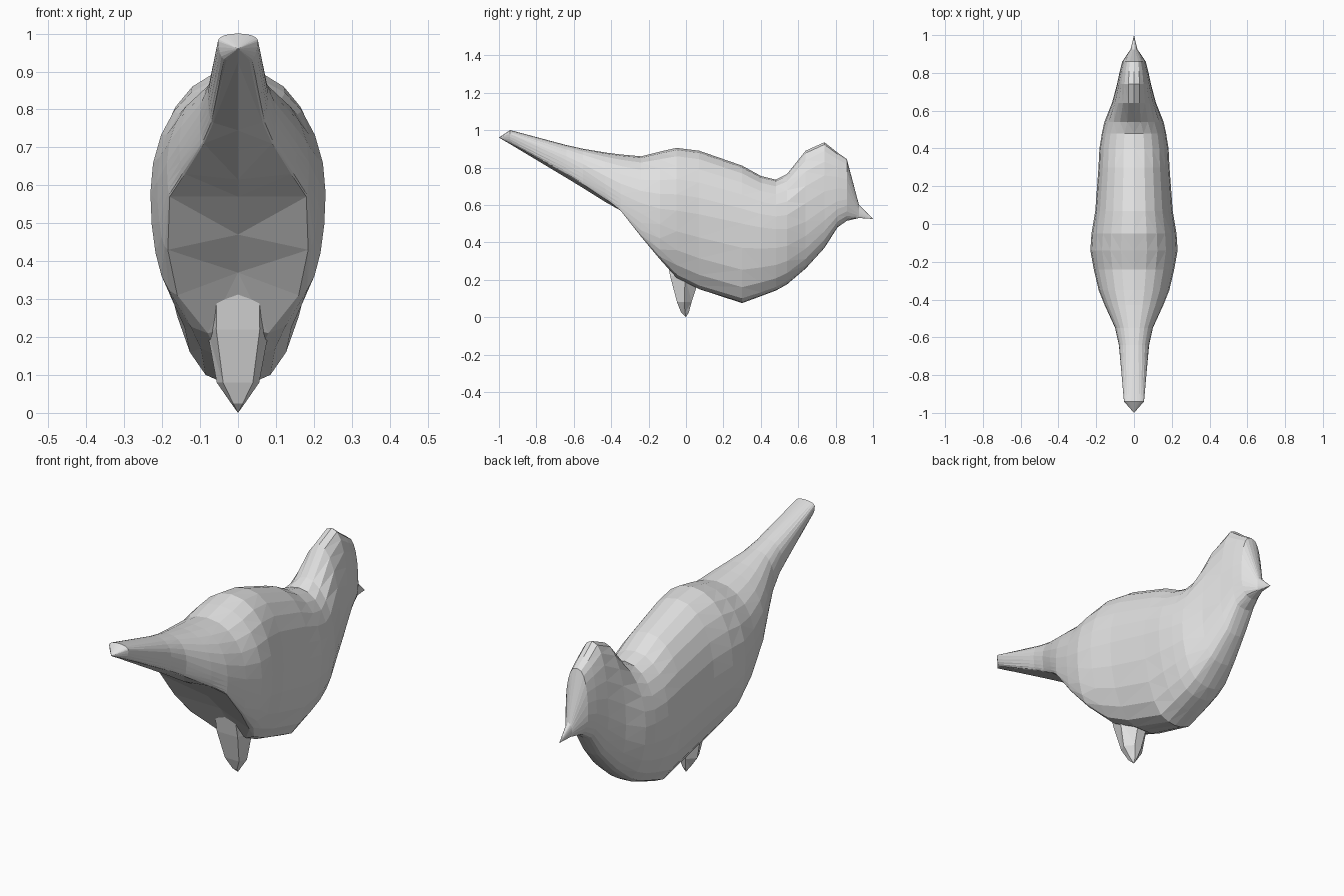
import bpy
import bmesh
from math import sin, cos, pi

cube = bpy.data.objects.get("Cube")
if cube:
    bpy.data.objects.remove(cube, do_unlink=True)

# One plain grey for the whole bird
grey = bpy.data.materials.new("plain grey")
grey.use_nodes = True
grey.diffuse_color = (0.75, 0.75, 0.75, 1)
grey.node_tree.nodes["Principled BSDF"].inputs["Base Color"].default_value = grey.diffuse_color

UPPER_STEPS = 6
LOWER_STEPS = 5


def make_object(name, rings, start=None, end=None):
    """Loft closed rings of points, with an optional pointed tip at each end."""
    bm = bmesh.new()
    loops = [[bm.verts.new(p) for p in ring] for ring in rings]
    for a, b in zip(loops, loops[1:]):
        for i in range(len(a)):
            j = (i + 1) % len(a)
            bm.faces.new((a[i], a[j], b[j], b[i]))
    for loop, tip in ((loops[0], start), (loops[-1], end)):
        if tip is None:
            bm.faces.new(loop)
            continue
        point = bm.verts.new(tip)
        for i in range(len(loop)):
            bm.faces.new((loop[i], loop[(i + 1) % len(loop)], point))
    bmesh.ops.triangulate(bm, faces=bm.faces)
    bmesh.ops.recalc_face_normals(bm, faces=bm.faces)
    mesh = bpy.data.meshes.new(name)
    bm.to_mesh(mesh)
    bm.free()
    mesh.materials.append(grey)
    obj = bpy.data.objects.new(name, mesh)
    bpy.context.collection.objects.link(obj)
    return obj


def body_ring(y, top, width, side_z, rim_x, rim_z, centre, power=0.9):
    """Domed back, rounded flank down to a rim, then in to the centre line."""
    half = []
    for i in range(1, UPPER_STEPS + 1):
        t = i / UPPER_STEPS * pi / 2
        half.append((width * sin(t) ** power, y, side_z + (top - side_z) * cos(t)))
    for i in range(1, LOWER_STEPS + 1):
        t = i / LOWER_STEPS * pi / 2
        half.append((rim_x + (width - rim_x) * cos(t), y,
                     side_z - (side_z - rim_z) * sin(t)))
    mirrored = [(-x, py, z) for x, py, z in reversed(half)]
    return [(0, y, top)] + half + [(0, y, centre)] + mirrored


# Tail and rump: y, top, half width, widest height, rim x, rim height, centre
rear = [
    (-.94, 1.0, .053, .98, .03, .93, .925),
    (-.64, .92, .08, .84, .065, .765, .745),
    (-.55, .9, .1, .79, .09, .71, .69),
    (-.43, .88, .155, .71, .14, .63, .615),
    (-.35, .87, .187, .66, .18, .57, .57),
    (-.24, .86, .213, .61, .185, .43, .47),
    (-.14, .885, .231, .58, .16, .31, .37),
]
# Belly and breast
middle = [
    (-.05, .905, .225, .57, .08, .21, .23),
    (.07, .89, .205, .55, .05, .15, .15),
    (.3, .81, .188, .5, .04, .08, .075),
    (.4, .755, .183, .48, .04, .115, .112),
    (.48, .735, .17, .47, .04, .145, .142),
]
# Neck, head and beak, with the roundness of the crown last
front = [
    (.54, .765, .157, .47, .04, .18, .175, 1.1),
    (.64, .89, .117, .51, .04, .265, .26, 1),
    (.74, .935, .09, .58, .03, .375, .37, .85),
    (.81, .88, .075, .62, .03, .485, .48, .75),
    (.86, .845, .062, .63, .02, .52, .515, .75),
    (.925, .6, .018, .56, .01, .53, .53, .85),
]
make_object("bird_body", [body_ring(*s) for s in rear + middle + front],
            start=(0, -1, .96), end=(0, 1, .525))


def foot_ring(z, back, front_y, width):
    mid = (back + front_y) / 2
    return [(width * .7, back, z), (width, mid, z), (width * .35, front_y, z),
            (-width * .35, front_y, z), (-width, mid, z), (-width * .7, back, z)]


# Pointed foot under the belly
foot = [(.35, -.11, .09, .08), (.22, -.085, .075, .082),
        (.08, -.048, .03, .056), (.025, -.026, .015, .018)]
make_object("pointed_foot", [foot_ring(*s) for s in foot], end=(0, 0, 0))
